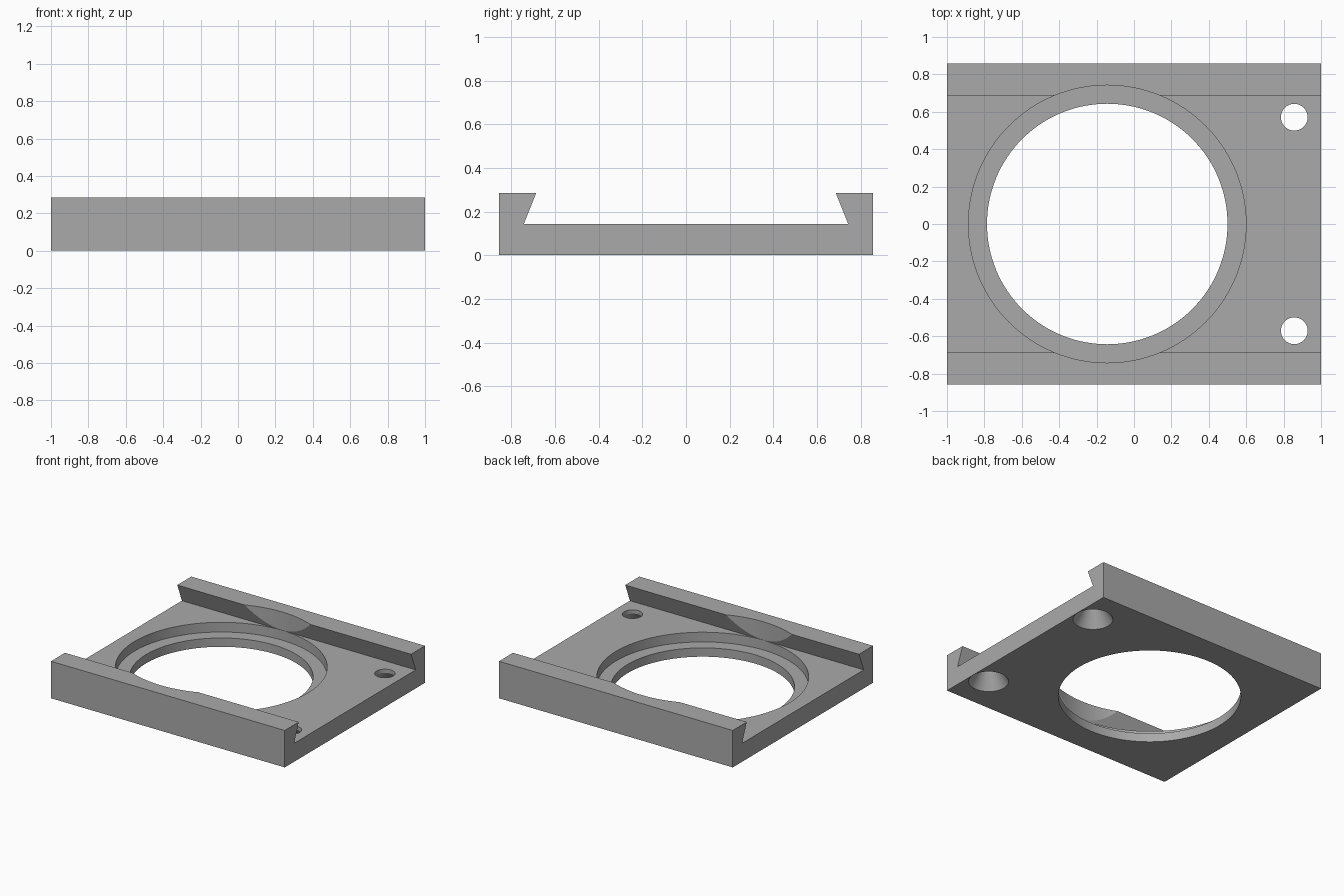
import bpy, bmesh, math

if "Cube" in bpy.data.objects:
    bpy.data.objects.remove(bpy.data.objects["Cube"], do_unlink=True)

HALF_X, HALF_Y = 1.0, 0.857
FLOOR, TOP = 0.143, 0.286

grey = bpy.data.materials.new("plain_grey")
grey.use_nodes = True
grey.diffuse_color = (0.4, 0.4, 0.4, 1)
grey.node_tree.nodes["Principled BSDF"].inputs["Base Color"].default_value = (0.4, 0.4, 0.4, 1)


def finish(bm, name):
    bmesh.ops.recalc_face_normals(bm, faces=bm.faces)
    mesh = bpy.data.meshes.new(name)
    bm.to_mesh(mesh)
    bm.free()
    mesh.materials.append(grey)
    obj = bpy.data.objects.new(name, mesh)
    bpy.context.collection.objects.link(obj)
    return obj


def stepped_cutter(name, x, y, profile, sides):
    """Closed turned solid from (radius, height) pairs, bottom to top."""
    bm = bmesh.new()
    rings = [[bm.verts.new((x + r * math.cos(math.tau * i / sides),
                            y + r * math.sin(math.tau * i / sides), z))
              for i in range(sides)] for r, z in profile]
    for low, high in zip(rings, rings[1:]):
        for i in range(sides):
            j = (i + 1) % sides
            bm.faces.new((low[i], low[j], high[j], high[i]))
    bm.faces.new(rings[0][::-1])
    bm.faces.new(rings[-1])
    obj = finish(bm, name)
    obj.hide_render = True
    return obj


# Plate with undercut dovetail rails, extruded along x
half = [(HALF_Y, 0), (HALF_Y, TOP), (0.686, TOP), (0.743, FLOOR)]
section = half + [(-y, z) for y, z in reversed(half)]
bm = bmesh.new()
end = bm.faces.new([bm.verts.new((-HALF_X, y, z)) for y, z in section])
sweep = bmesh.ops.extrude_face_region(bm, geom=[end], use_keep_orig=True)
bmesh.ops.translate(bm, vec=(2 * HALF_X, 0, 0),
                    verts=[v for v in sweep["geom"] if isinstance(v, bmesh.types.BMVert)])
plate = finish(bm, "dovetail_plate")

# Large stepped bore, also relieving the rails
cutters = [stepped_cutter("bore_cutter", -0.143, 0,
                          [(0.643, -0.1), (0.643, 0.068), (0.742, 0.068), (0.742, 0.4)], 128)]

# Screw holes, countersunk from below
for side, y in (("front", -0.571), ("back", 0.571)):
    cutters.append(stepped_cutter(side + "_screw_hole_cutter", 0.857, y,
                                  [(0.141, -0.05), (0.141, 0), (0.0715, 0.114), (0.0715, 0.4)], 48))

bpy.context.view_layer.objects.active = plate
for cutter in cutters:
    mod = plate.modifiers.new(cutter.name, "BOOLEAN")
    mod.operation = "DIFFERENCE"
    mod.solver = "EXACT"
    mod.object = cutter
    bpy.ops.object.modifier_apply(modifier=mod.name)
    bpy.data.objects.remove(cutter, do_unlink=True)

# Smooth bores with crisp rims
for obj in bpy.context.selected_objects:
    obj.select_set(False)
plate.select_set(True)
bpy.ops.object.shade_smooth_by_angle(angle=math.radians(20))
